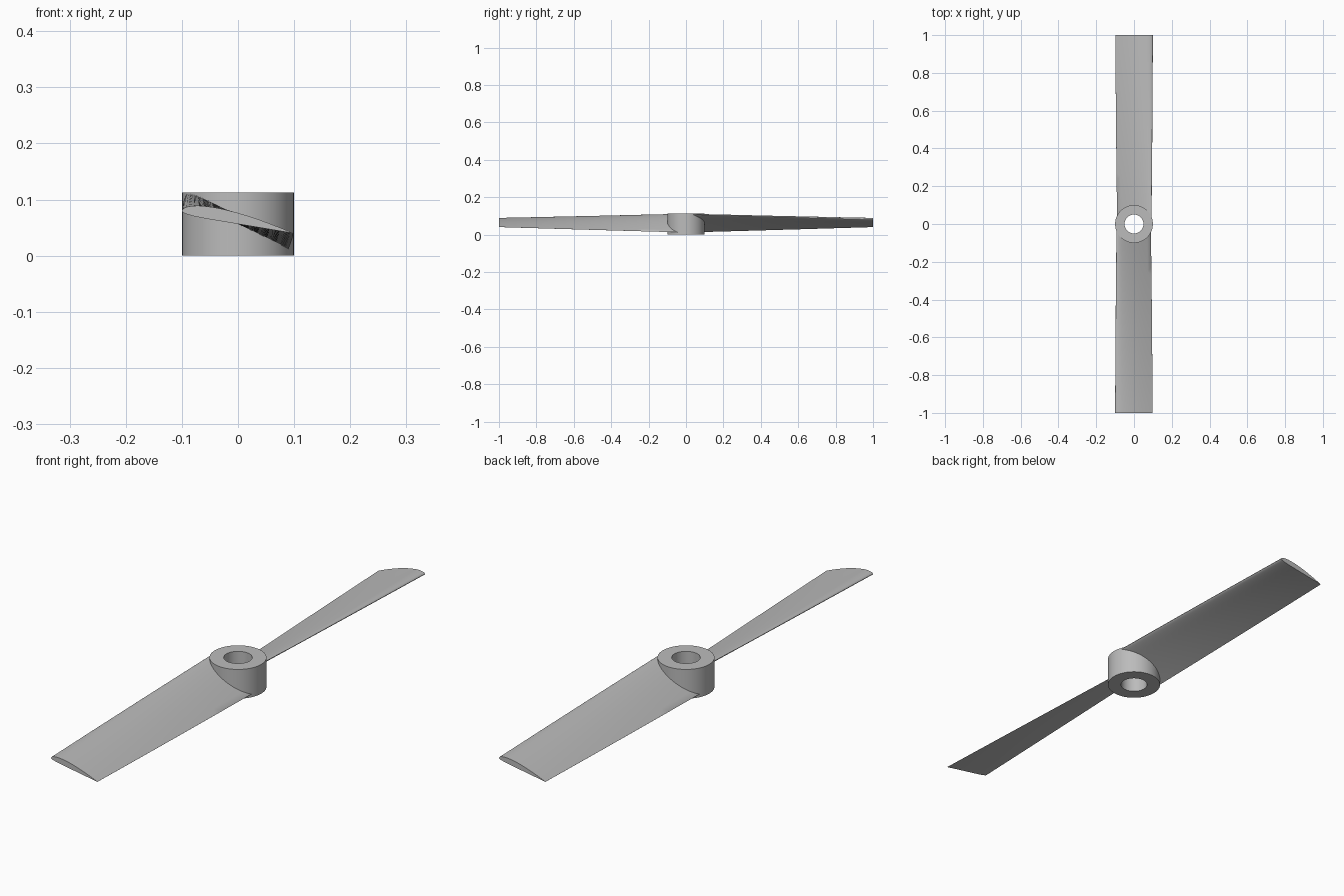
import bpy, bmesh, math

cube = bpy.data.objects.get("Cube")
if cube:
    bpy.data.objects.remove(cube, do_unlink=True)

HUB_R, BORE_R, HUB_H = 0.1, 0.05, 0.113
CHORD, ROOT_TWIST, TIP_TWIST = 0.2, math.radians(27), math.radians(9.5)

grey = bpy.data.materials.new("light grey")
grey.use_nodes = True
grey.diffuse_color = (0.5, 0.5, 0.5, 1)
grey.node_tree.nodes["Principled BSDF"].inputs["Base Color"].default_value = grey.diffuse_color


def finish(bm, name):
    bmesh.ops.remove_doubles(bm, verts=bm.verts, dist=0.00005)
    bmesh.ops.recalc_face_normals(bm, faces=bm.faces)
    mesh = bpy.data.meshes.new(name)
    bm.to_mesh(mesh)
    bm.free()
    mesh.materials.append(grey)
    obj = bpy.data.objects.new(name, mesh)
    bpy.context.collection.objects.link(obj)
    bpy.ops.object.select_all(action="DESELECT")
    bpy.context.view_layer.objects.active = obj
    obj.select_set(True)
    bpy.ops.object.shade_smooth_by_angle(angle=math.radians(35))
    return obj


# Hub: a ring section spun around the axle
bm = bmesh.new()
ring = [bm.verts.new((r, 0, z)) for r, z in
        ((BORE_R, 0), (HUB_R, 0), (HUB_R, HUB_H), (BORE_R, HUB_H))]
edges = [bm.edges.new((ring[i], ring[(i + 1) % 4])) for i in range(4)]
bmesh.ops.spin(bm, geom=ring + edges, cent=(0, 0, 0), axis=(0, 0, 1),
               angle=math.tau, steps=72, use_merge=True)
finish(bm, "hub")

# Flat-bottomed aerofoil: chord position, upper height, lower height
AEROFOIL = [(0, .035, .035), (.005, .046, .025), (.0125, .0545, .0193),
            (.025, .065, .0147), (.05, .079, .0093), (.1, .096, .0042),
            (.15, .1068, .0015), (.2, .1136, 0), (.3, .117, 0), (.4, .114, 0),
            (.5, .1052, 0), (.6, .0915, 0), (.7, .0735, 0), (.8, .0522, 0),
            (.9, .028, 0), (1, .001, 0)]
STEPS = 20


def blade(name, side):
    """Twisted blade whose root follows the hub wall; side is -1 front, 1 back."""
    bm = bmesh.new()

    def point(s, h, t):
        u, w = (s - 0.5) * CHORD, h * CHORD
        x_root = u * math.cos(ROOT_TWIST) - w * math.sin(ROOT_TWIST)
        y_root = math.sqrt(max(0, (HUB_R - 0.005) ** 2 - x_root ** 2))
        y = y_root + (1 - y_root) * t
        a = ROOT_TWIST + (TIP_TWIST - ROOT_TWIST) * y
        x = u * math.cos(a) + w * math.sin(a) * -1
        z = HUB_H / 2 - u * math.sin(a) + w * math.cos(a)
        return bm.verts.new((-side * x, side * y, z))

    upper, lower = [[[point(row[0], row[k], i / STEPS) for row in AEROFOIL]
                     for i in range(STEPS + 1)] for k in (1, 2)]

    def skin(rows):
        for a, b in zip(rows, rows[1:]):
            for j in range(len(a) - 1):
                bm.faces.new((a[j], a[j + 1], b[j + 1], b[j]))

    skin(upper)
    skin(lower)
    # Root and tip caps, and the thin trailing edge
    skin([upper[0], lower[0]])
    skin([upper[-1], lower[-1]])
    skin([[row[-1] for row in upper], [row[-1] for row in lower]])
    return finish(bm, name)


blade("front_blade", -1)
blade("back_blade", 1)
